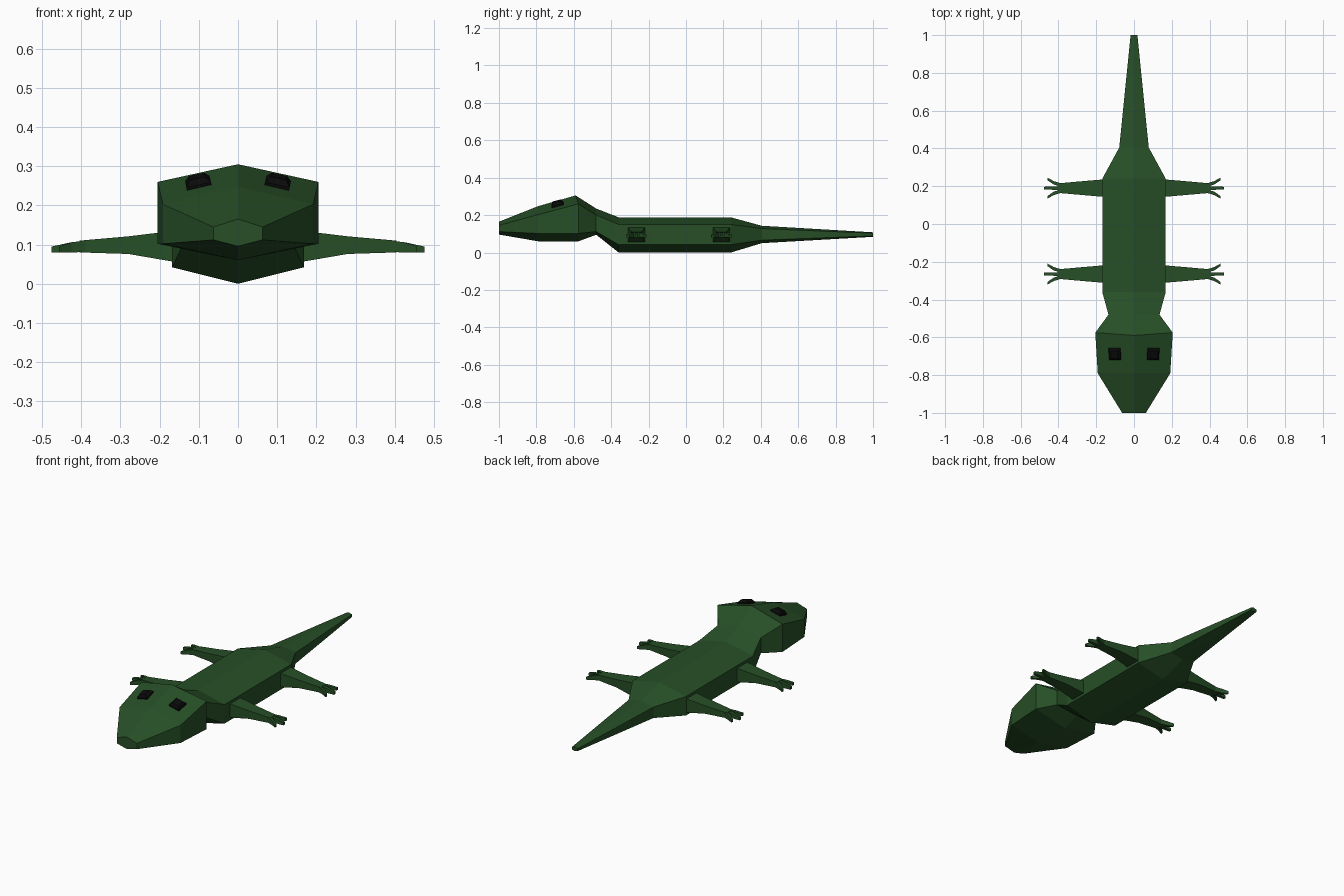
import bpy, bmesh, math
from mathutils import Vector, Matrix

if "Cube" in bpy.data.objects:
    bpy.data.objects.remove(bpy.data.objects["Cube"])


def material(name, rgb):
    m = bpy.data.materials.new(name)
    m.diffuse_color = (*rgb, 1)
    m.use_nodes = True
    m.node_tree.nodes["Principled BSDF"].inputs["Base Color"].default_value = m.diffuse_color
    return m


GREEN = material("dark green skin", (0.020, 0.078, 0.020))
BLACK = material("black eye", (0.003, 0.003, 0.003))


def loft(name, rings, mat):
    """Join equal-sized rings of points into a closed flat-shaded skin."""
    bm = bmesh.new()
    vs = [[bm.verts.new(p) for p in ring] for ring in rings]
    n = len(vs[0])
    for a, b in zip(vs, vs[1:]):
        for i in range(n):
            j = (i + 1) % n
            bm.faces.new((a[i], a[j], b[j], b[i]))
    bm.faces.new(vs[0])
    bm.faces.new(vs[-1])
    bmesh.ops.recalc_face_normals(bm, faces=bm.faces)
    me = bpy.data.meshes.new(name)
    bm.to_mesh(me)
    bm.free()
    me.materials.append(mat)
    ob = bpy.data.objects.new(name, me)
    bpy.context.collection.objects.link(ob)
    return ob


# Head, trunk and tail: ridge y, edge y, half width, ridge z, shoulder z, lower edge z, keel z
sections = [
    (-1.00, -1.00, 0.063, 0.165, 0.145, 0.112, 0.096),
    (-0.79, -0.79, 0.192, 0.248, 0.203, 0.102, 0.060),
    (-0.59, -0.575, 0.205, 0.305, 0.260, 0.102, 0.060),
    (-0.48, -0.48, 0.135, 0.235, 0.200, 0.112, 0.095),
    (-0.36, -0.36, 0.168, 0.188, 0.150, 0.042, 0.000),
    (0.24, 0.24, 0.168, 0.188, 0.150, 0.042, 0.000),
    (0.405, 0.405, 0.078, 0.143, 0.128, 0.066, 0.050),
    (1.00, 1.00, 0.018, 0.108, 0.103, 0.089, 0.084),
]
loft("body", [[(0, yr, t), (w, ye, s), (w, ye, l), (0, ye, k), (-w, ye, l), (-w, ye, s)]
              for yr, ye, w, t, s, l, k in sections], GREEN)


def box_ring(x, y, half_y, z0, z1, side):
    return [(side * x, y - half_y, z0), (side * x, y + half_y, z0),
            (side * x, y + half_y, z1), (side * x, y - half_y, z1)]


# Tapered legs, each ending in three splayed toes
for side, side_name in ((1, "right"), (-1, "left")):
    for yc, end in ((-0.265, "front"), (0.19, "rear")):
        leg = [(0.14, 0.048, 0.052, 0.138), (0.28, 0.036, 0.076, 0.121), (0.405, 0.025, 0.080, 0.110)]
        loft(f"{end}_{side_name}_leg",
             [box_ring(x, yc, h, a, b, side) for x, h, a, b in leg], GREEN)
        for k, tip in ((-1, 0.457), (0, 0.476), (1, 0.457)):
            loft(f"{end}_{side_name}_toe_{k + 2}", [
                box_ring(0.385, yc + k * 0.016, 0.009, 0.081, 0.110, side),
                box_ring(0.425, yc + k * 0.028, 0.009, 0.080, 0.106, side),
                box_ring(tip, yc + k * 0.048, 0.007, 0.080, 0.095, side)], GREEN)

        
# Eyes: tapered blocks lying on the sloping top of the head
for side, side_name in ((1, "right"), (-1, "left")):
    normal = Vector((side * 0.22, -0.28, 1)).normalized()
    across = Vector((0, 1, 0)).cross(normal).normalized()
    along = normal.cross(across)
    centre = Vector((side * 0.101, -0.687, 0.255))

    def eye_ring(height, half):
        return [centre + normal * height + across * half * i + along * half * j
                for i, j in ((-1, -1), (1, -1), (1, 1), (-1, 1))]
    loft(f"{side_name}_eye", [eye_ring(-0.012, 0.032), eye_ring(0.006, 0.032),
                              eye_ring(0.020, 0.020)], BLACK)
